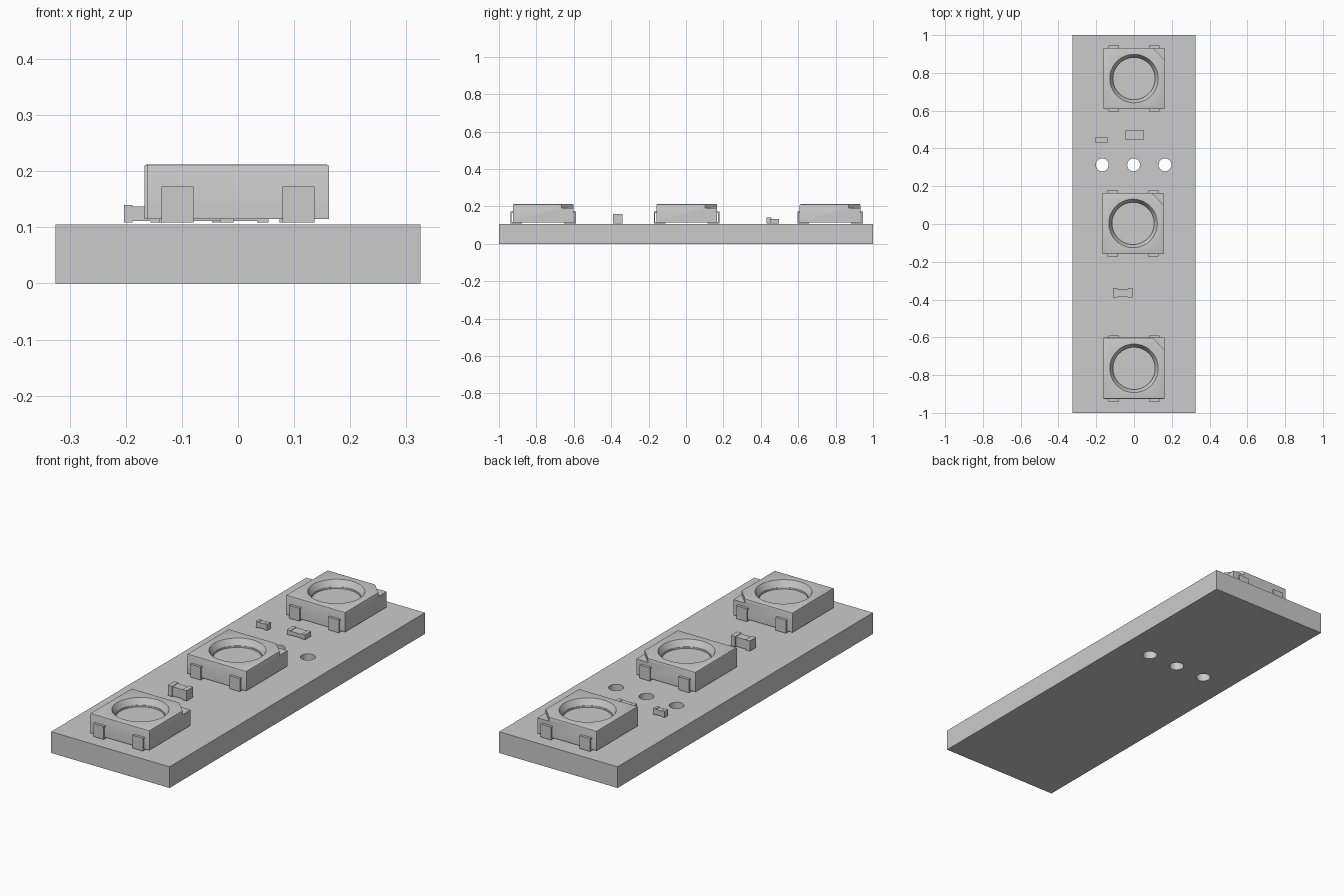
import bpy, bmesh, math
from mathutils import Matrix, Vector

if "Cube" in bpy.data.objects:
    bpy.data.objects.remove(bpy.data.objects["Cube"])

grey = bpy.data.materials.new("light grey")
grey.use_nodes = True
grey.diffuse_color = (0.6, 0.6, 0.6, 1)
grey.node_tree.nodes["Principled BSDF"].inputs["Base Color"].default_value = (0.6, 0.6, 0.6, 1)


def finish(name, bm):
    bmesh.ops.recalc_face_normals(bm, faces=bm.faces)
    mesh = bpy.data.meshes.new(name)
    bm.to_mesh(mesh)
    bm.free()
    mesh.materials.append(grey)
    ob = bpy.data.objects.new(name, mesh)
    bpy.context.collection.objects.link(ob)
    return ob


def add_box(bm, x0, x1, y0, y1, z0, z1):
    centre = Vector((x0 + x1, y0 + y1, z0 + z1)) / 2
    size = Matrix.Diagonal((x1 - x0, y1 - y0, z1 - z0, 1))
    bmesh.ops.create_cube(bm, size=1, matrix=Matrix.Translation(centre) @ size)


def add_cone(bm, x, y, z0, z1, r0, r1, segments):
    bmesh.ops.create_cone(bm, cap_ends=True, segments=segments, radius1=r0, radius2=r1,
                          depth=z1 - z0, matrix=Matrix.Translation((x, y, (z0 + z1) / 2)))


def prism(name, outline, z0, z1):
    bm = bmesh.new()
    face = bm.faces.new([bm.verts.new((x, y, z0)) for x, y in outline])
    top = bmesh.ops.extrude_face_region(bm, geom=[face])["geom"]
    bmesh.ops.translate(bm, vec=(0, 0, z1 - z0),
                        verts=[v for v in top if isinstance(v, bmesh.types.BMVert)])
    return finish(name, bm)


def cut(ob, cutter):
    # Subtract the cutter, keep the result and discard the cutter
    mod = ob.modifiers.new("cut", "BOOLEAN")
    mod.operation = "DIFFERENCE"
    mod.solver = "EXACT"
    mod.object = cutter
    cutter.hide_render = True
    bpy.context.view_layer.objects.active = ob
    bpy.ops.object.modifier_apply(modifier=mod.name)
    bpy.data.objects.remove(cutter)


def smooth(ob):
    bpy.ops.object.select_all(action="DESELECT")
    ob.select_set(True)
    bpy.context.view_layer.objects.active = ob
    bpy.ops.object.shade_smooth_by_angle(angle=math.radians(25))


# Circuit board with a row of three through holes
BOARD = 0.105
bm = bmesh.new()
add_box(bm, -0.325, 0.325, -1, 1, 0, BOARD)
board = finish("circuit_board", bm)
bm = bmesh.new()
for x in (-0.168, -0.002, 0.164):
    add_cone(bm, x, 0.313, -0.1, 0.3, 0.034, 0.034, 32)
cut(board, finish("hole_cutter", bm))
smooth(board)


def lamp(name, cx, cy):
    # Housing with softened top edges
    half, base, top = 0.162, 0.115, 0.212
    bm = bmesh.new()
    add_box(bm, cx - half, cx + half, cy - half, cy + half, base, top)
    edges = [e for e in bm.edges if all(v.co.z > 0.2 for v in e.verts)]
    bmesh.ops.bevel(bm, geom=edges, offset=0.004, segments=2, profile=0.5, affect="EDGES")
    body = finish(name + "_housing", bm)
    # Round dish: sloping wall with a short straight drop to its floor
    bm = bmesh.new()
    add_cone(bm, cx, cy, top - 0.03, top + 0.001, 0.112, 0.129, 64)
    cut(body, finish("dish_cutter", bm))
    bm = bmesh.new()
    add_cone(bm, cx, cy, top - 0.038, top - 0.02, 0.11, 0.11, 64)
    cut(body, finish("dish_floor_cutter", bm))
    # Corner notch marking the polarity
    leg, far = half - 0.064, half + 0.05
    corner = [(leg, half), (half, leg), (far, leg), (far, far), (leg, far)]
    cut(body, prism("corner_cutter", [(cx + x, cy + y) for x, y in corner], top - 0.02, top + 0.05))
    smooth(body)
    # Four folded metal terminals
    bm = bmesh.new()
    for sy in (-1, 1):
        for sx in (-1, 1):
            x0, x1 = sorted((cx + sx * 0.079, cx + sx * 0.136))
            def strip(inner, outer, z0, z1):
                y0, y1 = sorted((cy + sy * inner, cy + sy * outer))
                add_box(bm, x0, x1, y0, y1, z0, z1)
            strip(half + 0.006, half + 0.013, 0.109, 0.173)
            strip(half - 0.01, half + 0.006, 0.166, 0.173)
            strip(half - 0.05, half + 0.006, 0.109, 0.1155)
    finish(name + "_terminals", bm)


lamp("back_lamp", 0.0, 0.77)
lamp("middle_lamp", -0.005, 0.003)
lamp("front_lamp", 0.0, -0.764)


def chip(name, cx, cy, length, width, height, cap, inset):
    # Small component: slightly recessed core between two end caps
    z, hl, hw = 0.109, length / 2, width / 2
    bm = bmesh.new()
    add_box(bm, cx - hl + cap, cx + hl - cap, cy - hw + inset, cy + hw - inset,
            z + 0.002, z + height - 0.003)
    finish(name + "_core", bm)
    bm = bmesh.new()
    for s in (-1, 1):
        x0, x1 = sorted((cx + s * (hl - cap), cx + s * hl))
        add_box(bm, x0, x1, cy - hw, cy + hw, z, z + height)
    finish(name + "_end_caps", bm)


chip("resistor", 0.004, 0.472, 0.1, 0.048, 0.024, 0.02, 0.0005)
chip("small_capacitor", -0.172, 0.444, 0.062, 0.028, 0.031, 0.015, 0.001)
chip("large_capacitor", -0.06, -0.365, 0.104, 0.05, 0.051, 0.024, 0.004)
